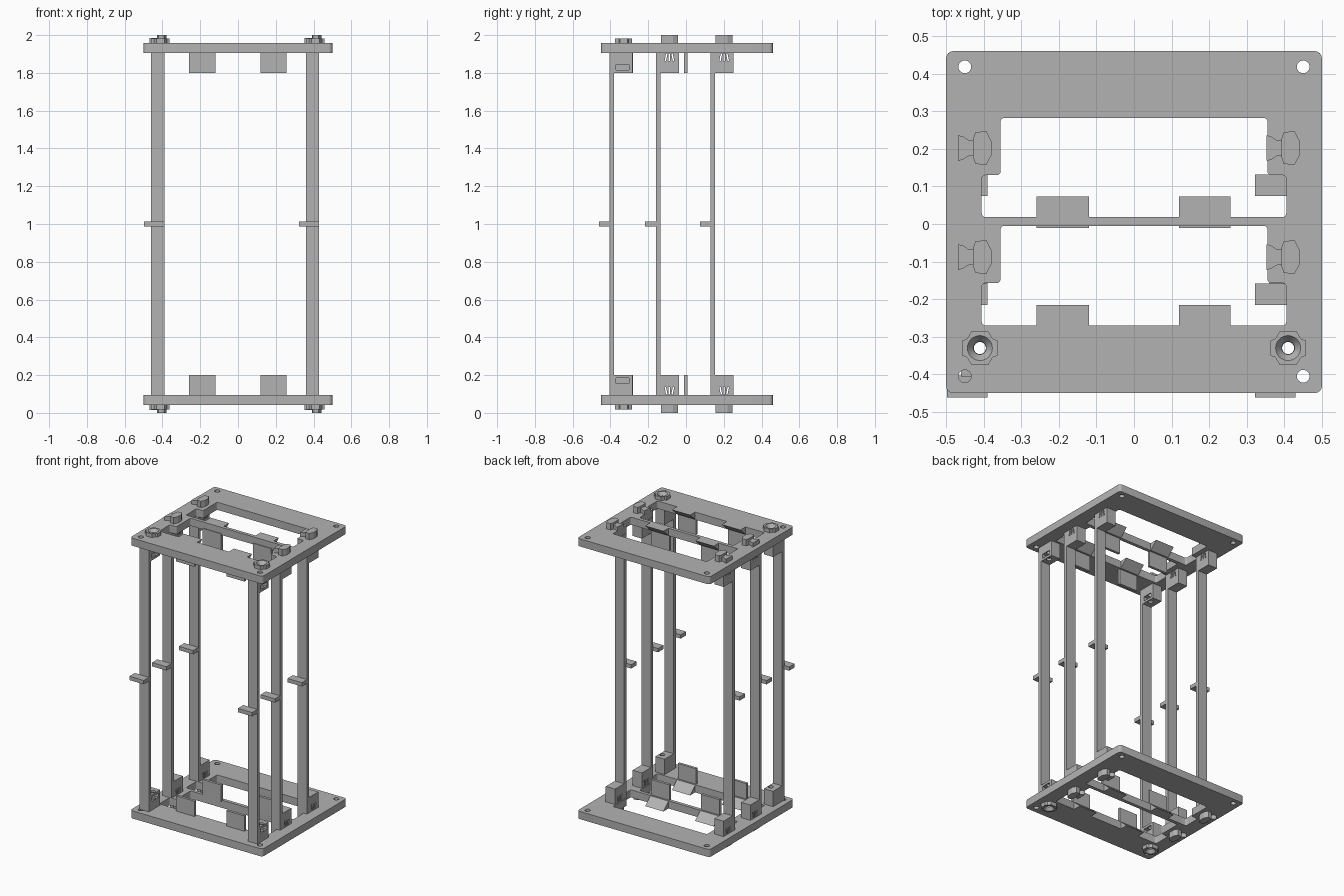
import bpy, bmesh, math
from mathutils import Vector

if "Cube" in bpy.data.objects:
    bpy.data.objects.remove(bpy.data.objects["Cube"], do_unlink=True)

grey = bpy.data.materials.new("matte_grey")
grey.use_nodes = True
colour = (0.45, 0.45, 0.45, 1)
grey.diffuse_color = colour
grey.node_tree.nodes["Principled BSDF"].inputs["Base Color"].default_value = colour


def prism(name, outline, low, high, axis="z", flip=False, radius=0.0):
    """Extrude an outline along an axis; flip mirrors it to the other end."""
    bm = bmesh.new()

    def place(p, h):
        v = Vector((p[0], p[1], h)) if axis == "z" else Vector((h, p[0], p[1]))
        if flip:
            v.z = 2 - v.z
        return v

    face = bm.faces.new([bm.verts.new(place(p, low)) for p in outline])
    ext = bmesh.ops.extrude_face_region(bm, geom=[face])
    shift = place((0, 0), high) - place((0, 0), low)
    bmesh.ops.translate(bm, vec=shift, verts=[g for g in ext["geom"] if isinstance(g, bmesh.types.BMVert)])
    if radius:
        uprights = [e for e in bm.edges if abs(e.verts[0].co.z - e.verts[1].co.z) > 0.01]
        bmesh.ops.bevel(bm, geom=uprights, offset=radius, segments=4, profile=0.5, affect="EDGES")
    bmesh.ops.recalc_face_normals(bm, faces=bm.faces)
    mesh = bpy.data.meshes.new(name)
    bm.to_mesh(mesh)
    bm.free()
    mesh.materials.append(grey)
    obj = bpy.data.objects.new(name, mesh)
    bpy.context.collection.objects.link(obj)
    return obj


def box(name, x0, x1, y0, y1, z0, z1, flip=False):
    return prism(name, [(x0, y0), (x1, y0), (x1, y1), (x0, y1)], z0, z1, flip=flip)


def cylinder(name, x, y, r, z0, z1, flip=False, top_scale=1.0):
    ring = [(x + r * math.cos(i * math.tau / 24), y + r * math.sin(i * math.tau / 24)) for i in range(24)]
    obj = prism(name, ring, z0, z1, flip=flip)
    for v in obj.data.vertices:
        if abs(v.co.z - (2 - z1 if flip else z1)) < 1e-4:
            v.co.x = x + (v.co.x - x) * top_scale
            v.co.y = y + (v.co.y - y) * top_scale
    return obj


def cut(obj, cutters):
    """Subtract each cutter, bake the result and drop the cutters."""
    for c in cutters:
        c.hide_render = True
        mod = obj.modifiers.new("cut", "BOOLEAN")
        mod.operation, mod.solver, mod.object = "DIFFERENCE", "EXACT", c
    graph = bpy.context.evaluated_depsgraph_get()
    mesh = bpy.data.meshes.new_from_object(obj.evaluated_get(graph))
    obj.modifiers.clear()
    obj.data = mesh
    for c in cutters:
        bpy.data.objects.remove(c, do_unlink=True)


def smooth(obj):
    bpy.ops.object.select_all(action="DESELECT")
    obj.select_set(True)
    bpy.context.view_layer.objects.active = obj
    bpy.ops.object.shade_smooth_by_angle(angle=math.radians(30))


PLATE_LOW, PLATE_HIGH = 1.905, 1.957
SIDES = {"right": (-0.46, -0.39, -0.41), "left": (0.36, 0.43, 0.41)}
POST_Y = (-0.405, -0.16, 0.13)
ROWS = ("front", "middle", "back")

for end, flip in (("top", False), ("bottom", True)):
    # Plate with two stepped windows, corner holes and screw holes
    plate = prism(end + "_plate", [(-0.5, -0.45), (0.5, -0.45), (0.5, 0.46), (-0.5, 0.46)],
                  PLATE_LOW, PLATE_HIGH, flip=flip, radius=0.02)
    cutters = []
    for y0, step, y1 in ((-0.27, -0.157, -0.005), (0.018, 0.13, 0.282)):
        half = [(0.405, y0), (0.405, step), (0.355, step), (0.355, y1)]
        outline = half + [(-x, y) for x, y in reversed(half)]
        cutters.append(prism("window_cutter", outline, 1.85, 2.02, flip=flip, radius=0.01))
    for x in (-0.45, 0.45):
        for y in (-0.405, 0.418):
            cutters.append(cylinder("hole_cutter", x, y, 0.017, 1.85, 2.02, flip))
    for x in (-0.41, 0.41):
        cutters.append(cylinder("screw_cutter", x, -0.33, 0.017, 1.85, 2.02, flip))
    cut(plate, cutters)
    smooth(plate)

    # Guide flaps with a sloped lip on the edge of each window
    for row, y in (("front", -0.27), ("back", 0.018)):
        for side, x0, x1 in (("right", -0.26, -0.12), ("left", 0.12, 0.257)):
            box(f"{end}_{row}_{side}_flap", x0, x1, y - 0.028, y - 0.01, 1.80, PLATE_LOW + 0.01, flip)
            prism(f"{end}_{row}_{side}_lip",
                  [(y - 0.002, PLATE_LOW), (y - 0.002, PLATE_HIGH), (y + 0.055, PLATE_HIGH)],
                  x0, x1, axis="x", flip=flip)

    for side, (x0, x1, cx) in SIDES.items():
        for row, y in zip(ROWS, POST_Y):
            name = f"{end}_{row}_{side}"
            # Mounting block at the end of each post
            block = box(name + "_block", x0, x1, y, y + 0.122, 1.80, PLATE_LOW, flip)
            if row == "front":
                # Nut slot and screw bore
                cut(block, [box("slot_cutter", cx - 0.03, x1 + 0.02, -0.37, -0.302, 1.815, 1.845, flip),
                            cylinder("bore_cutter", cx, -0.33, 0.016, 1.75, 2.02, flip)])
                # Cross-shaped countersunk boss
                quarter = [(0.047, 0.02), (0.034, 0.025), (0.022, 0.045)]
                mirrored = [(-px, py) for px, py in reversed(quarter)]
                ring = quarter + mirrored
                ring += [(-px, -py) for px, py in ring]
                boss = prism(name + "_boss", [(cx + px, -0.33 + py) for px, py in ring],
                             PLATE_HIGH, 1.982, flip=flip)
                cut(boss, [cylinder("bore_cutter", cx, -0.33, 0.017, 1.9, 2.02, flip),
                           cylinder("sink_cutter", cx, -0.33, 0.017, 1.9601, 1.983, flip, 2.0)])
                smooth(boss)
            else:
                # Spring slots through the block
                cy = y + 0.072
                slots = []
                for lean, dy in ((0.008, -0.022), (0, 0), (-0.008, 0.022)):
                    slots.append(prism("slot_cutter",
                                       [(cy + dy - 0.004, 1.862), (cy + dy + 0.004, 1.862),
                                        (cy + dy + lean + 0.004, 1.902), (cy + dy + lean - 0.004, 1.902)],
                                       x0 - 0.02, x1 + 0.02, axis="x", flip=flip))
                cut(block, slots)
                # Knob-shaped clip with a flared tongue
                half = [(0.031, 0.018), (0.017, 0.045), (-0.012, 0.042), (-0.018, 0.024)]
                knob = half + [(px, -py) for px, py in reversed(half)]
                prism(name + "_clip", [(cx + px, cy + py) for px, py in knob],
                      PLATE_HIGH, 2.0, flip=flip)
                half = [(-0.018, 0.02), (-0.032, 0.022), (-0.045, 0.031), (-0.058, 0.034)]
                tongue = half + [(px, -py) for px, py in reversed(half)]
                prism(name + "_clip_tongue", [(cx + px, cy + py) for px, py in tongue],
                      PLATE_HIGH, 1.985, flip=flip)

# Posts with a small finger tab at mid height
for side, (x0, x1, cx) in SIDES.items():
    for row, y in zip(ROWS, POST_Y):
        box(f"{row}_{side}_post", x0, x1, y, y + 0.024, 0.20, 1.80)
        box(f"{row}_{side}_tab", x1 - 0.108, x1, y - 0.056, y + 0.002, 0.988, 1.014)
